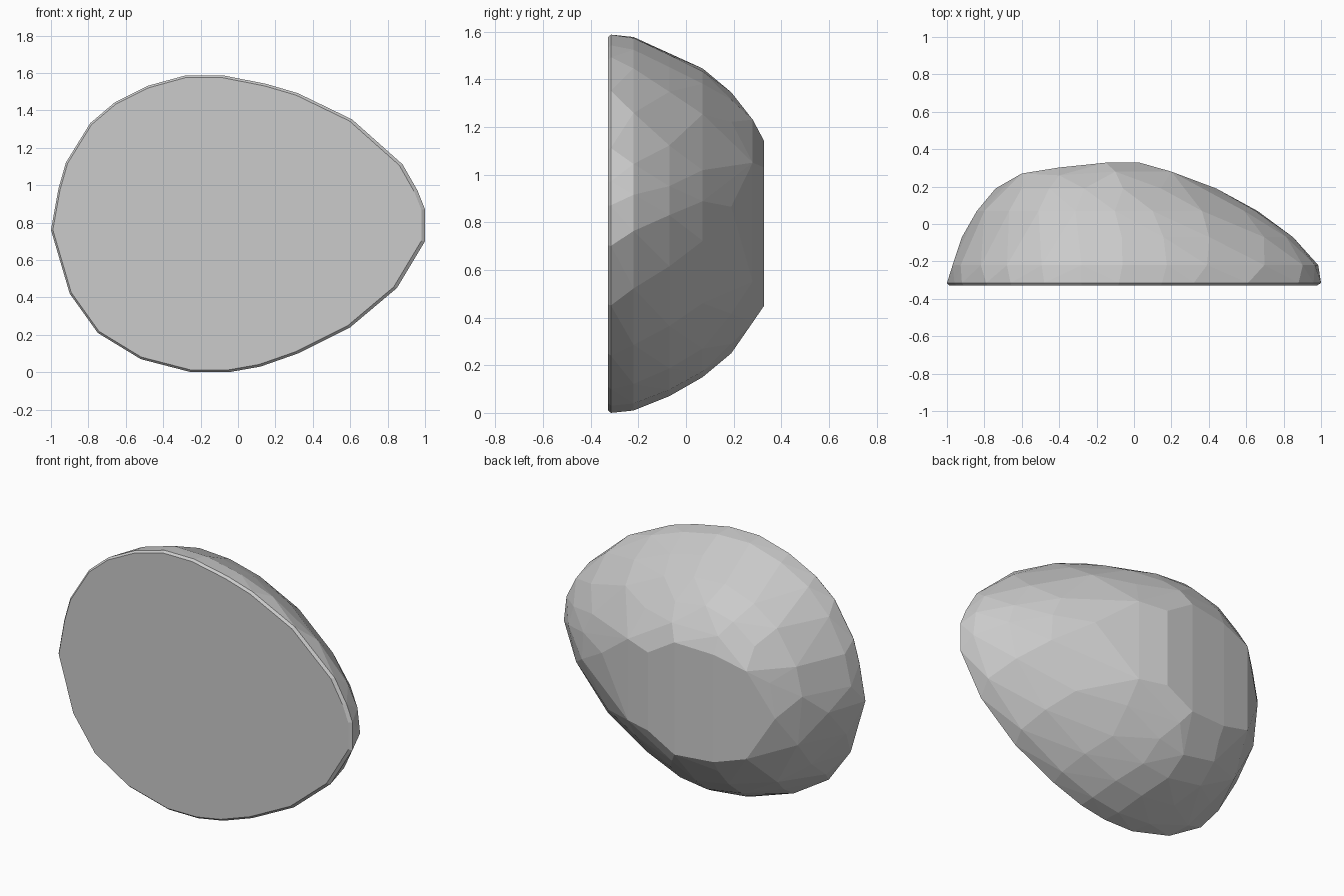
import bpy, bmesh

if "Cube" in bpy.data.objects:
    bpy.data.objects.remove(bpy.data.objects["Cube"])

# Egg-shaped front outline (x, z)
OUTLINE = [(-1, .76), (-.96, .98), (-.92, 1.12), (-.79, 1.33), (-.66, 1.44), (-.48, 1.53),
           (-.28, 1.585), (-.08, 1.585), (.15, 1.54), (.32, 1.49), (.61, 1.35), (.88, 1.11),
           (.96, .97), (1, .87), (1, .7), (.85, .45), (.6, .24), (.32, .1), (.12, .03),
           (-.05, 0), (-.25, 0), (-.52, .07), (-.75, .21), (-.9, .42)]

# Dome levels: y, left x, right x, bottom z, top z, sides, stagger
LEVELS = [(-.328, -.99, .98, .012, 1.575, 24, 0),
          (-.315, -1, 1, 0, 1.587, 24, 0),
          (-.22, -.97, .985, .01, 1.577, 22, .5),
          (-.07, -.92, .85, .07, 1.51, 20, 0),
          (.07, -.84, .66, .15, 1.445, 18, .5),
          (.19, -.74, .44, .25, 1.345, 15, 0)]


def sample(t):
    """Point on the closed outline at a fractional index."""
    i = int(t)
    a, b = OUTLINE[i % 24], OUTLINE[(i + 1) % 24]
    f = t - i
    return a[0] + (b[0] - a[0]) * f, a[1] + (b[1] - a[1]) * f


def fit(v, lo, hi, new_lo, new_hi):
    return new_lo + (v - lo) / (hi - lo) * (new_hi - new_lo)


points = []
for y, left, right, low, high, sides, shift in LEVELS:
    ring = [sample((k + shift) * 24 / sides) for k in range(sides)]
    xs, zs = zip(*ring)
    for x, z in ring:
        points.append((fit(x, min(xs), max(xs), left, right), y,
                       fit(z, min(zs), max(zs), low, high)))

# Worn flat on the back, made of upright strips, plus its right shoulder
for x, y, low, high in [(-.6, .27, .52, 1.06), (-.4, .302, .46, 1.12), (-.15, .328, .45, 1.14),
                        (.03, .328, .55, 1.03), (.2, .28, .55, 1.05), (-.1, .28, .38, 1.23),
                        (-.4, .26, .39, 1.22)]:
    points += [(x, y, low), (x, y, high)]

# Faceted stone body
bm = bmesh.new()
for p in points:
    bm.verts.new(p)
hull = bmesh.ops.convex_hull(bm, input=bm.verts)
loose = [v for v in bm.verts if not v.link_faces]
bmesh.ops.delete(bm, geom=loose, context='VERTS')
bmesh.ops.dissolve_limit(bm, angle_limit=.03, verts=bm.verts, edges=bm.edges)
bmesh.ops.recalc_face_normals(bm, faces=bm.faces)
mesh = bpy.data.meshes.new("stone")
bm.to_mesh(mesh)
bm.free()
bpy.context.collection.objects.link(bpy.data.objects.new("stone", mesh))
